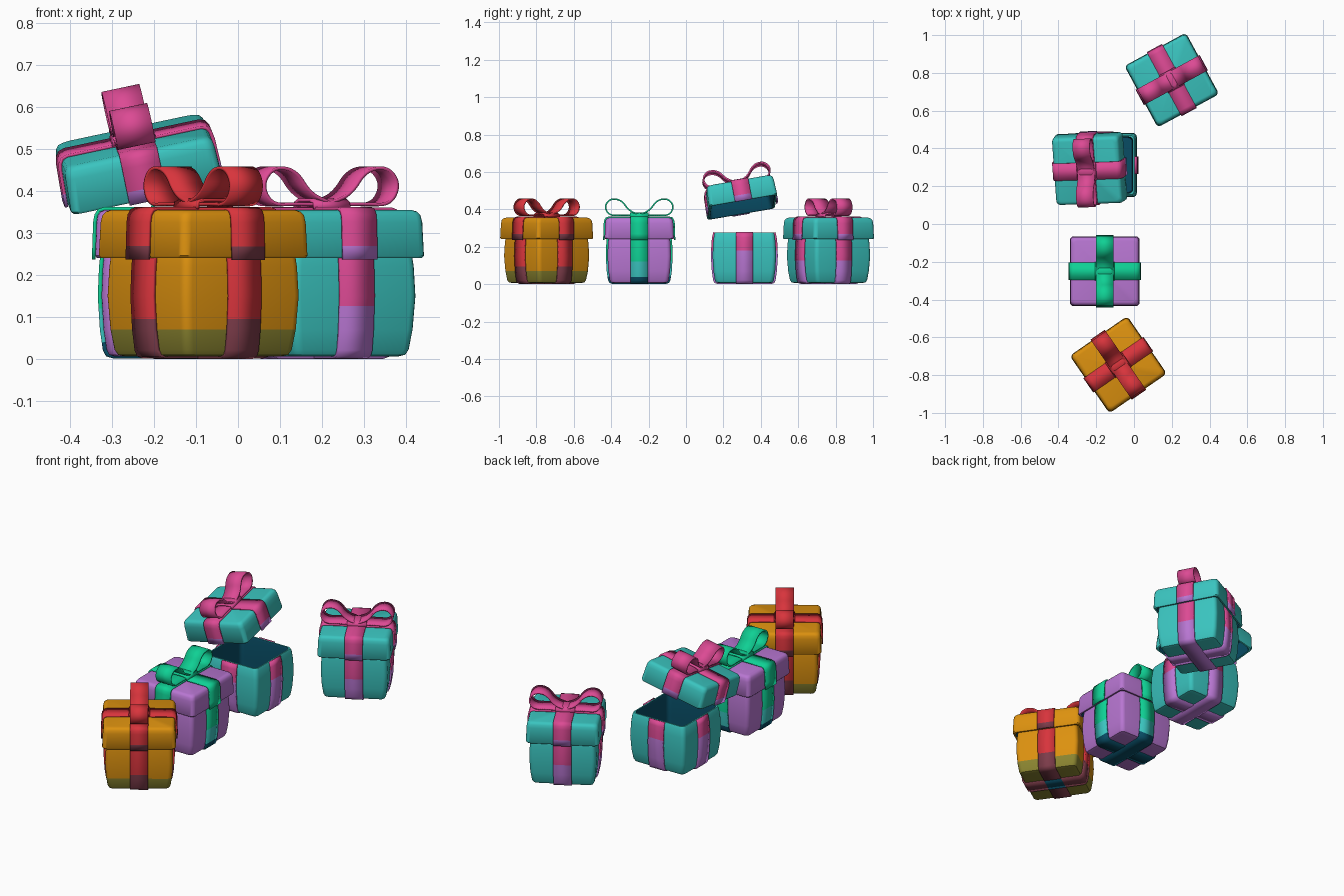
import bpy, bmesh, math
from mathutils import Matrix, Vector

if "Cube" in bpy.data.objects:
    bpy.data.objects.remove(bpy.data.objects["Cube"])


def material(name, r, g, b):
    lin = lambda c: ((c / 255 + 0.055) / 1.055) ** 2.4 if c > 10 else c / 255 / 12.92
    m = bpy.data.materials.new(name)
    m.diffuse_color = (lin(r), lin(g), lin(b), 1)
    m.use_nodes = True
    m.node_tree.nodes["Principled BSDF"].inputs["Base Color"].default_value = m.diffuse_color
    return m


TEAL = material("teal", 58, 196, 191)
PINK = material("pink", 220, 74, 148)
PURPLE = material("purple", 184, 118, 210)
GREEN = material("green", 15, 208, 148)
ORANGE = material("orange", 220, 145, 15)
RED = material("red", 216, 52, 60)
OLIVE = material("olive", 138, 132, 48)
WINE = material("wine", 125, 60, 74)
NAVY = material("dark_blue", 8, 76, 100)


def finish(name, bm, mats, matrix, thick=0):
    bmesh.ops.recalc_face_normals(bm, faces=bm.faces)
    me = bpy.data.meshes.new(name)
    bm.to_mesh(me)
    bm.free()
    for m in mats:
        me.materials.append(m)
    ob = bpy.data.objects.new(name, me)
    bpy.context.collection.objects.link(ob)
    ob.matrix_world = matrix
    if thick:
        mod = ob.modifiers.new("thickness", "SOLIDIFY")
        mod.thickness = thick
        mod.offset = 0
    bpy.ops.object.select_all(action="DESELECT")
    ob.select_set(True)
    bpy.context.view_layer.objects.active = ob
    bpy.ops.object.shade_smooth_by_angle(angle=math.radians(40))
    return ob


def loft(name, rings, mats, matrix):
    """Stack rounded squares given as (z, half width, material index)."""
    bm = bmesh.new()
    loops = []
    for z, h, _ in rings:
        r, pts = 0.022, []
        for c in range(4):
            a0 = c * math.pi / 2
            cx = (h - r) * (1 if c in (0, 3) else -1)
            cy = (h - r) * (1 if c in (0, 1) else -1)
            for k in range(5):
                a = a0 + k * math.pi / 8
                pts.append(bm.verts.new((cx + r * math.cos(a), cy + r * math.sin(a), z)))
        loops.append(pts)
    for i in range(len(loops) - 1):
        a, b = loops[i], loops[i + 1]
        for j in range(len(a)):
            k = (j + 1) % len(a)
            bm.faces.new((a[j], a[k], b[k], b[j])).material_index = rings[i][2]
    bm.faces.new(loops[0]).material_index = rings[0][2]
    bm.faces.new(loops[-1]).material_index = rings[-1][2]
    return finish(name, bm, mats, matrix)


def strip(bm, path, width, along_x, rule, closed=False):
    """Flat ribbon following (u, z) points; rule(u, z) picks the colour."""
    rows = []
    for u, z in path:
        row = [(u, s * width / 2, z) if along_x else (s * width / 2, u, z) for s in (-1, 1)]
        rows.append([bm.verts.new(p) for p in row])
    n = len(rows)
    for i in range(n if closed else n - 1):
        j = (i + 1) % n
        mid = [(path[i][k] + path[j][k]) / 2 for k in (0, 1)]
        bm.faces.new((rows[i][0], rows[i][1], rows[j][1], rows[j][0])).material_index = rule(*mid)


def chaikin(pts, times):
    for _ in range(times):
        out = []
        for p, q in zip(pts, pts[1:] + pts[:1]):
            p, q = Vector(p), Vector(q)
            out += [tuple(p.lerp(q, 0.25)), tuple(p.lerp(q, 0.75))]
        pts = out
    return pts


BODY = [(0.006, 0.140), (0.010, 0.152), (0.022, 0.158), (0.07, 0.165), (0.15, 0.170),
        (0.22, 0.167), (0.265, 0.162), (0.277, 0.157),
        (0.277, 0.150), (0.265, 0.147), (0.14, 0.154), (0.02, 0.145)]
LID = [(0.338, 0.160), (0.245, 0.170), (0.240, 0.173), (0.240, 0.181), (0.246, 0.185),
       (0.325, 0.182), (0.342, 0.179), (0.351, 0.173), (0.355, 0.163)]
LOOP = [(0.0, 0.372), (0.055, 0.392), (0.095, 0.450), (0.155, 0.458), (0.187, 0.415),
        (0.160, 0.366), (0.09, 0.370), (0.0, 0.366)]
WIDTH = 0.092


def body_half(z):
    for (z0, h0), (z1, h1) in zip(BODY[2:7], BODY[3:8]):
        if z0 <= z <= z1:
            return h0 + (h1 - h0) * (z - z0) / (z1 - z0)
    return 0.157


def gift(name, loc, angle, box, foot, bands, lid_bands, centre, lid_matrix=None):
    """bands: list of (lower z, material) from the top down; last reaches the base."""
    base = Matrix.Translation((*loc, 0)) @ Matrix.Rotation(math.radians(angle), 4, "Z")
    lid_m = lid_matrix or base

    # box body with open, dark inside
    rings = [(z, h, 1 if i < 3 else (0 if i < 8 else 2)) for i, (z, h) in enumerate(BODY)]
    loft(name + "_box", rings, [box, foot, NAVY], base)

    # ribbon around the body and under the base
    mats = [m for _, m in bands] + [centre]

    def body_rule(u, z):
        if abs(u) < WIDTH / 2 and z < 0.01:
            return len(bands)
        return next(i for i, b in enumerate(bands) if z > b[0])

    levels = sorted({0.022, 0.07, 0.11, 0.15, 0.19, 0.22, 0.25, 0.277}
                    | {b[0] for b in bands if b[0] > 0})
    bm = bmesh.new()
    for along_x in (False, True):
        low = 0.006 if along_x else 0.005
        half = [(WIDTH / 2, low), (0.140, low), (0.156, 0.010)]
        half += [(body_half(z) + 0.004, z) for z in levels]
        strip(bm, [(-u, z) for u, z in reversed(half)] + half, WIDTH, along_x, body_rule)
    finish(name + "_box_ribbon", bm, mats, base, 0.01)

    # lid, hollow below
    rings = [(z, h, 1 if i < 2 else 0) for i, (z, h) in enumerate(LID)]
    loft(name + "_lid", rings, [box, NAVY], lid_m)

    # ribbon over the lid
    half = [(0.0, 0.357), (0.163, 0.357), (0.176, 0.353), (0.183, 0.342), (0.186, 0.325),
            (0.188, 0.268), (0.189, 0.236)]
    bm = bmesh.new()
    for along_x in (False, True):
        d = 0.001 * along_x
        path = [(-u, z + d) for u, z in reversed(half[1:])] + [(u, z + d) for u, z in half]
        strip(bm, path, WIDTH, along_x, lambda u, z: 1 if z < 0.267 else 0)
    finish(name + "_lid_ribbon", bm, lid_bands, lid_m, 0.008)

    # bow: two mirrored loops and a knot
    bm = bmesh.new()
    for s in (-1, 1):
        strip(bm, [(s * u, z) for u, z in chaikin(LOOP, 3)], WIDTH, False,
              lambda u, z: 0, closed=True)
    finish(name + "_bow_loops", bm, lid_bands[:1], lid_m, 0.008)
    bm = bmesh.new()
    knot = [(-0.05, 0.358), (-0.045, 0.372), (-0.03, 0.378), (0.03, 0.378), (0.045, 0.372), (0.05, 0.358)]
    strip(bm, knot, WIDTH + 0.006, True, lambda u, z: 0)
    finish(name + "_bow_knot", bm, lid_bands[:1], lid_m, 0.008)


# tilted lid resting above the open box
tilt = (Matrix.Translation((-0.25, 0.28, 0.522))
        @ Matrix.Rotation(math.radians(2), 4, "Z")
        @ Matrix.Rotation(math.radians(-12), 4, "Y")
        @ Matrix.Rotation(math.radians(10), 4, "X")
        @ Matrix.Translation((0, 0, -0.355)))

gift("orange_gift", (-0.083, -0.745), 34.6, ORANGE, OLIVE,
     [(0.095, RED), (-1, WINE)], [RED, WINE], NAVY)
gift("purple_gift", (-0.155, -0.25), 0, PURPLE, PURPLE,
     [(0.12, GREEN), (0.04, TEAL), (-1, NAVY)], [GREEN, GREEN], NAVY)
gift("open_gift", (-0.155, 0.312), 0, TEAL, TEAL,
     [(0.18, PINK), (-1, PURPLE)], [PINK, PURPLE], PURPLE, tilt)
gift("teal_gift", (0.20, 0.762), 118.5, TEAL, TEAL,
     [(0.126, PINK), (-1, PURPLE)], [PINK, PURPLE], PURPLE)
